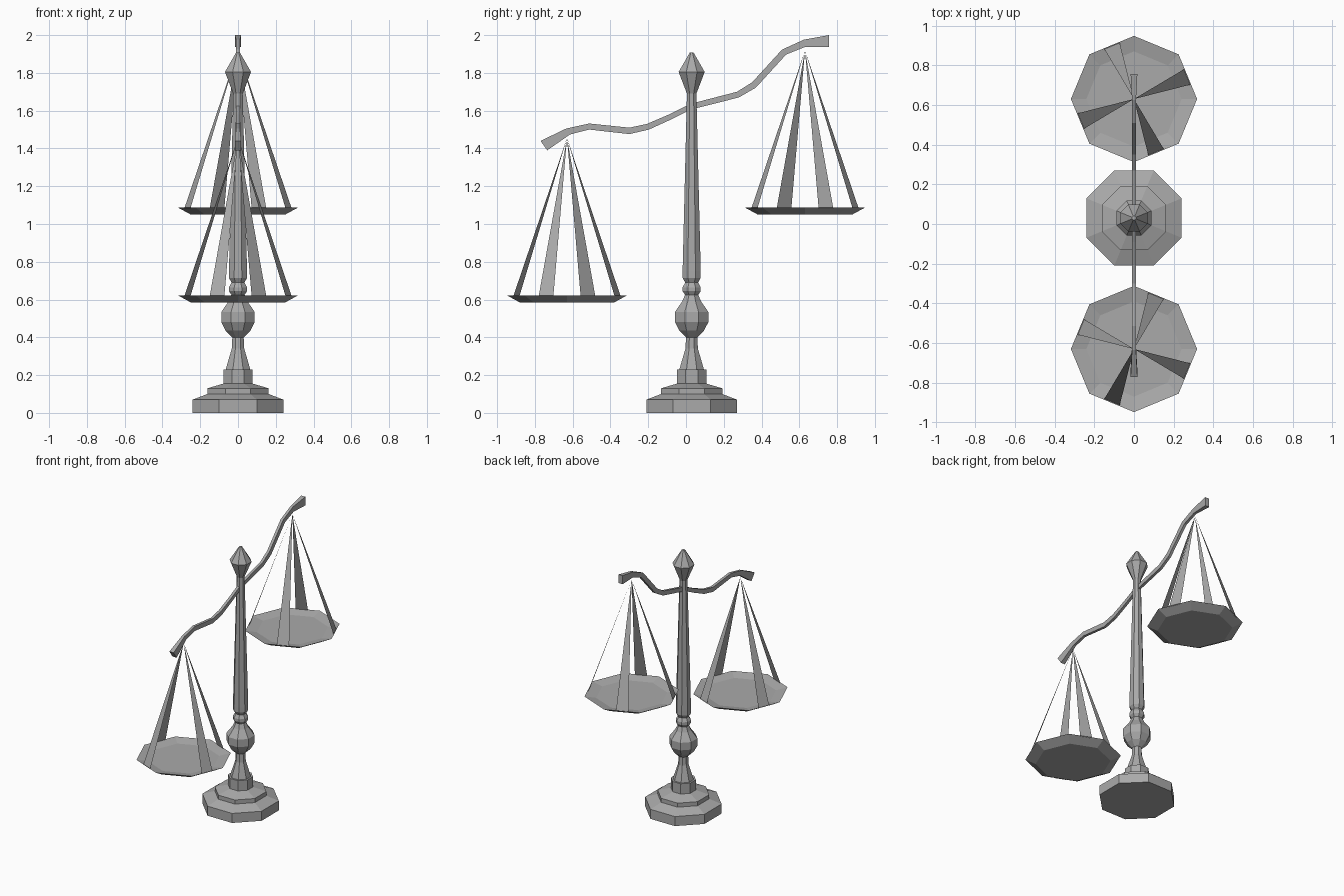
import bpy, math
from math import sin, cos, pi

if "Cube" in bpy.data.objects:
    bpy.data.objects.remove(bpy.data.objects["Cube"])

metal = bpy.data.materials.new("grey metal")
metal.diffuse_color = (0.40, 0.40, 0.40, 1)
metal.use_nodes = True
metal.node_tree.nodes["Principled BSDF"].inputs["Base Color"].default_value = metal.diffuse_color


def make(name, verts, faces):
    me = bpy.data.meshes.new(name)
    me.from_pydata(verts, [], faces)
    me.materials.append(metal)
    ob = bpy.data.objects.new(name, me)
    bpy.context.collection.objects.link(ob)
    return ob


def lathe(name, profile, y, turn):
    """Closed eight-sided turned shape from (corner radius, z) pairs."""
    n = 8
    verts = [(r * cos(turn + 2 * pi * k / n), y + r * sin(turn + 2 * pi * k / n), z)
             for r, z in profile for k in range(n)]
    faces = [(i * n + k, i * n + (k + 1) % n, (i + 1) * n + (k + 1) % n, (i + 1) * n + k)
             for i in range(len(profile) - 1) for k in range(n)]
    last = (len(profile) - 1) * n
    faces += [tuple(reversed(range(n))), tuple(range(last, last + n))]
    return make(name, verts, faces)


def pillar_part(name, profile):
    # profile radii are measured to the flats
    return lathe(name, [(r / cos(pi / 8), z) for r, z in profile], 0.03, pi / 8)


# Stepped foot, turned column and pointed finial
pillar_part("base", [(.24, 0), (.24, .07), (.162, .10), (.162, .13),
                     (.078, .155), (.078, .23)])
pillar_part("column", [(.065, .23), (.055, .265), (.033, .34), (.03, .40),
                       (.065, .435), (.088, .48), (.088, .535), (.05, .59), (.035, .625),
                       (.048, .645), (.048, .665), (.034, .69), (.048, .715),
                       (.048, .75), (.025, 1.69)])
pillar_part("finial", [(.025, 1.69), (.069, 1.805), (.01, 1.908)])

# Tilted wavy beam: upper and lower edge points (y, z)
upper = [(-.77, 1.44), (-.635, 1.505), (-.513, 1.532), (-.30, 1.51), (-.206, 1.53),
         (-.09, 1.58), (.026, 1.637), (.27, 1.70), (.35, 1.75), (.508, 1.923),
         (.624, 1.976), (.757, 2.0)]
lower = [(-.735, 1.39), (-.614, 1.474), (-.513, 1.50), (-.30, 1.476), (-.196, 1.50),
         (-.08, 1.553), (.026, 1.606), (.28, 1.67), (.37, 1.722), (.53, 1.897),
         (.63, 1.937), (.757, 1.937)]
verts, faces = [], []
for i, (u, l) in enumerate(zip(upper, lower)):
    w = .017 if i in (0, len(upper) - 1) else .01
    verts += [(-w, *u), (w, *u), (w, *l), (-w, *l)]
for i in range(len(upper) - 1):
    a = 4 * i
    faces += [(a + k, a + 4 + k, a + 4 + (k + 1) % 4, a + (k + 1) % 4) for k in range(4)]
end = len(verts) - 4
faces += [(0, 1, 2, 3), (end + 3, end + 2, end + 1, end)]
make("beam", verts, faces)

# Hanging pans with four tapering straps each
for side, y, rim, top, phase in (("low", -.63, .622, 1.455, pi / 8 * 3),
                                 ("high", .63, 1.087, 1.918, pi / 8)):
    lathe(side + "_pan", [(.25, rim - .037), (.318, rim), (.24, rim - .016)], y, 0)
    verts, faces = [(0, y, top)], []
    for k in range(4):
        a = phase + k * pi / 2
        cx, cy, h = .29 * cos(a), y + .29 * sin(a), .042
        i = len(verts)
        verts += [(cx + h * sin(a), cy - h * cos(a), rim - .004),
                  (cx - h * sin(a), cy + h * cos(a), rim - .004)]
        faces.append((0, i, i + 1))
    make(side + "_straps", verts, faces)
